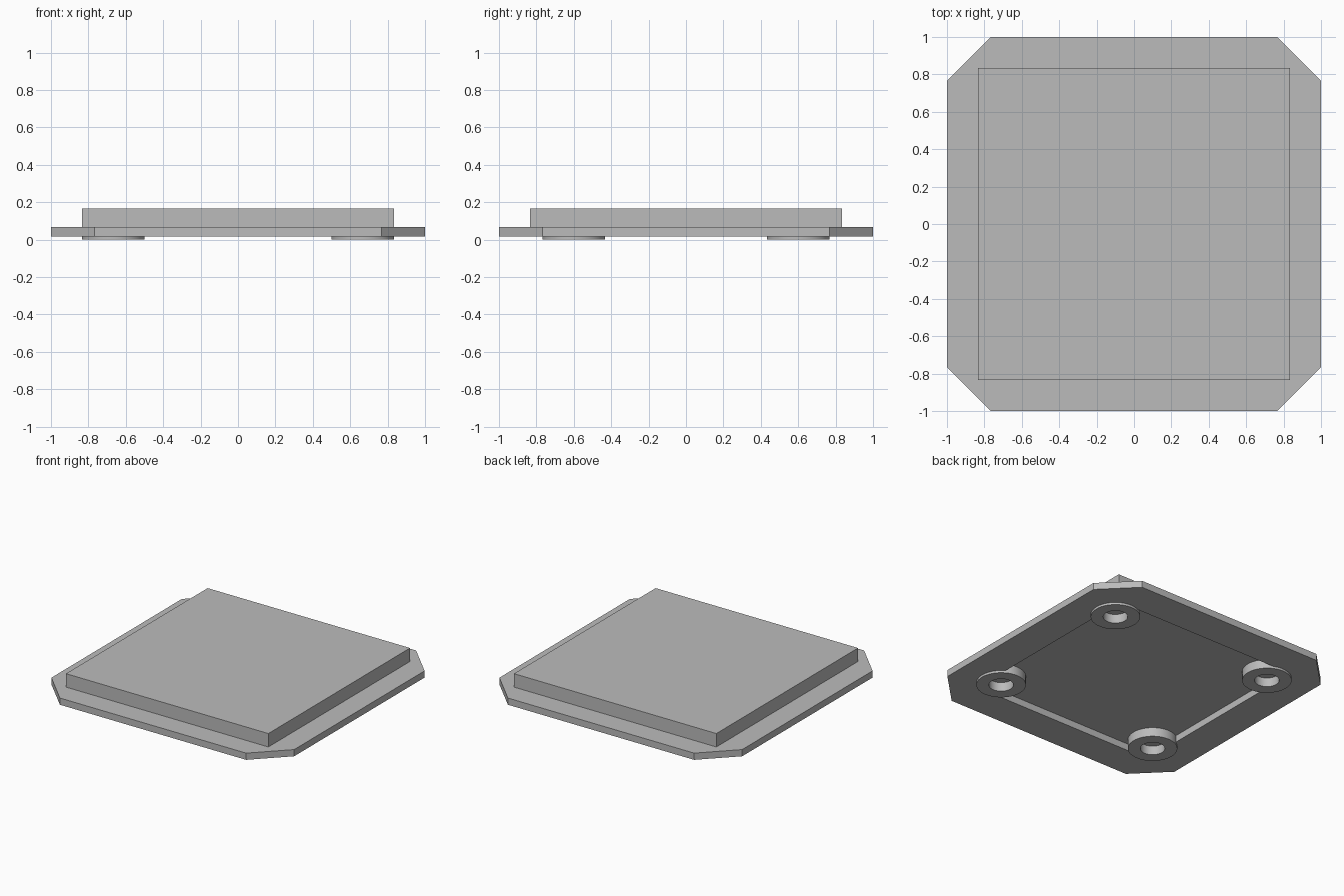
import bpy
import bmesh
from math import cos, sin, tau

if "Cube" in bpy.data.objects:
    bpy.data.objects.remove(bpy.data.objects["Cube"], do_unlink=True)

# Single grey finish
COLOUR = (0.5, 0.5, 0.5, 1)
grey = bpy.data.materials.new("plain_grey")
grey.use_nodes = True
grey.diffuse_color = COLOUR
grey.node_tree.nodes["Principled BSDF"].inputs["Base Color"].default_value = COLOUR


def finish(name, bm):
    bmesh.ops.remove_doubles(bm, verts=bm.verts[:], dist=0.0001)
    bmesh.ops.recalc_face_normals(bm, faces=bm.faces[:])
    mesh = bpy.data.meshes.new(name)
    bm.to_mesh(mesh)
    bm.free()
    mesh.materials.append(grey)
    obj = bpy.data.objects.new(name, mesh)
    bpy.context.collection.objects.link(obj)
    return obj


def frame(name, outer, inner, z0, z1):
    """Closed frame between two outlines with equal point counts."""
    bm = bmesh.new()
    loops = [[bm.verts.new((x, y, z)) for x, y in outline]
             for outline, z in ((outer, z0), (outer, z1), (inner, z1), (inner, z0))]
    n = len(outer)
    for k in range(4):
        a, b = loops[k], loops[(k + 1) % 4]
        for i in range(n):
            j = (i + 1) % n
            bm.faces.new((a[i], a[j], b[j], b[i]))
    return finish(name, bm)


def corner_square(half, cut):
    """Square outline with two points at every corner."""
    points = []
    for sx, sy in ((1, 1), (-1, 1), (-1, -1), (1, -1)):
        pair = [(sx * half, sy * (half - cut)), (sx * (half - cut), sy * half)]
        points += pair if sx == sy else pair[::-1]
    return points


def circle(cx, cy, radius, count=48):
    return [(cx + radius * cos(tau * i / count), cy + radius * sin(tau * i / count))
            for i in range(count)]


FOOT_TOP = 0.0667

# Base frame with clipped corners and a square opening
frame("base_frame", corner_square(1, 0.233), corner_square(0.75, 0), 0.0167, FOOT_TOP)

# Raised square slab closing the opening
bm = bmesh.new()
bmesh.ops.create_cube(bm, size=1)
bmesh.ops.scale(bm, vec=(1.667, 1.667, 0.1), verts=bm.verts[:])
bmesh.ops.translate(bm, vec=(0, 0, FOOT_TOP + 0.05), verts=bm.verts[:])
finish("top_slab", bm)

# Four ring feet
for side, sx in (("left", 1), ("right", -1)):
    for end, sy in (("front", -1), ("back", 1)):
        x, y = sx * 0.667, sy * 0.6
        foot = frame(f"{end}_{side}_foot", circle(x, y, 0.167), circle(x, y, 0.083),
                     0, FOOT_TOP)
        bpy.ops.object.select_all(action='DESELECT')
        foot.select_set(True)
        bpy.context.view_layer.objects.active = foot
        bpy.ops.object.shade_smooth_by_angle()
